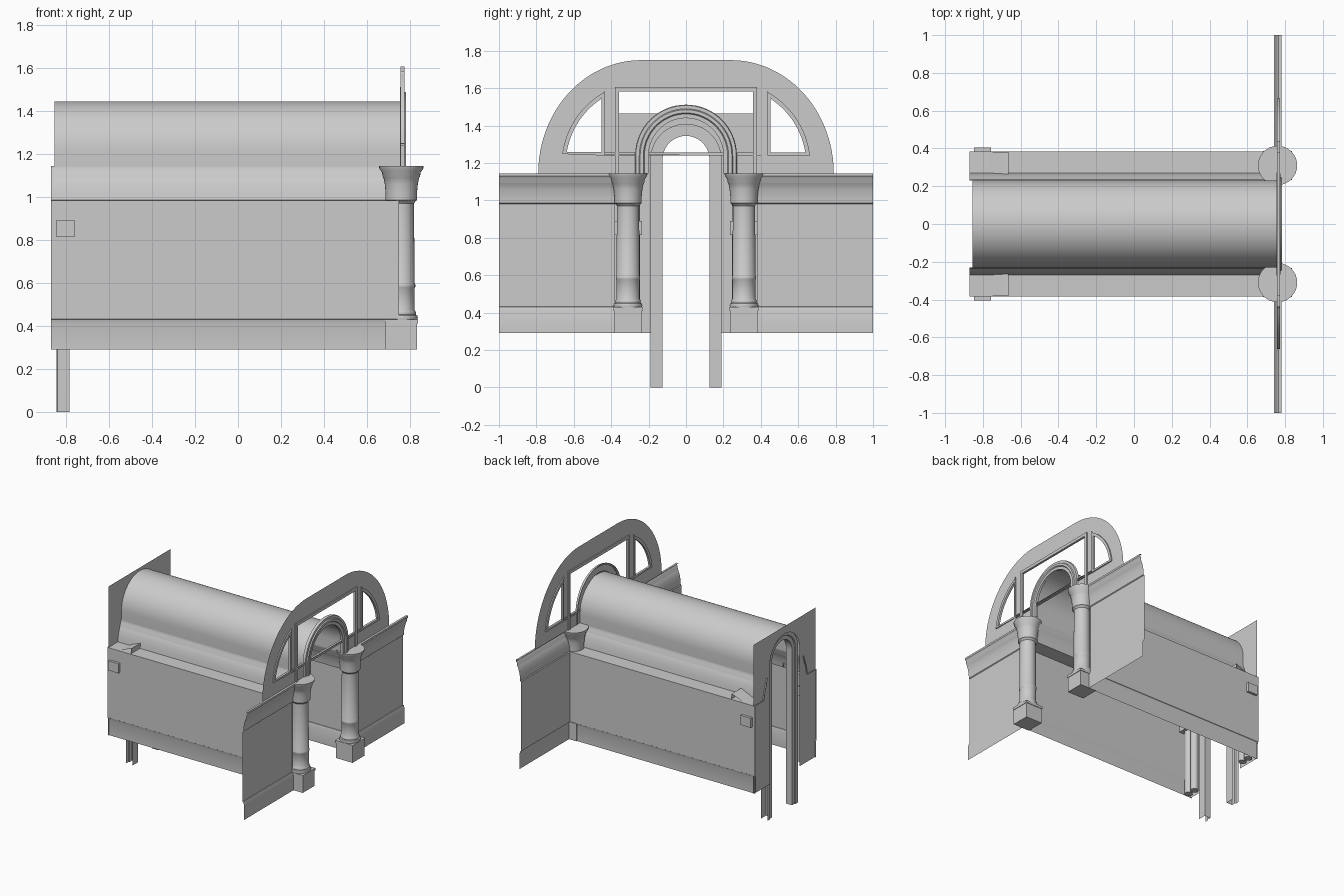
import bpy, bmesh
from math import sin, cos, pi, asin, radians
from mathutils import Matrix, Vector

cube = bpy.data.objects.get("Cube")
if cube:
    bpy.data.objects.remove(cube, do_unlink=True)

GREY = (0.6, 0.6, 0.6, 1)
stone = bpy.data.materials.new("grey stone")
stone.use_nodes = True
stone.diffuse_color = GREY
stone.node_tree.nodes["Principled BSDF"].inputs["Base Color"].default_value = GREY


def add(name, mesh, angle=35):
    mesh.materials.clear()
    mesh.materials.append(stone)
    mesh.shade_smooth()
    mesh.set_sharp_from_angle(angle=radians(angle))
    ob = bpy.data.objects.new(name, mesh)
    bpy.context.collection.objects.link(ob)
    return ob


def sheet(name, rows, closed=False):
    """Quad surface through rows of points."""
    bm = bmesh.new()
    grid = [[bm.verts.new(p) for p in row] for row in rows]
    pairs = list(zip(grid, grid[1:]))
    if closed:
        pairs.append((grid[-1], grid[0]))
    for a, b in pairs:
        for i in range(len(a) - 1):
            bm.faces.new((a[i], b[i], b[i + 1], a[i + 1]))
    bmesh.ops.recalc_face_normals(bm, faces=bm.faces)
    mesh = bpy.data.meshes.new(name)
    bm.to_mesh(mesh)
    bm.free()
    return add(name, mesh)


def lathe(name, profile, x, y, sides=32):
    rows = [[(x + r * cos(2 * pi * k / sides), y + r * sin(2 * pi * k / sides), z)
             for r, z in profile] for k in range(sides)]
    return sheet(name, rows, True)


def box(name, x, y, z):
    bm = bmesh.new()
    bmesh.ops.create_cube(bm, size=1)
    for v in bm.verts:
        v.co = Vector((lim[0] if c < 0 else lim[1]) for lim, c in zip((x, y, z), v.co))
    bmesh.ops.recalc_face_normals(bm, faces=bm.faces)
    mesh = bpy.data.meshes.new(name)
    bm.to_mesh(mesh)
    bm.free()
    return add(name, mesh)


def panel(name, loops, x, depth=0.0):
    """Filled outline with holes, drawn in (y, z) at a given x."""
    cu = bpy.data.curves.new(name, 'CURVE')
    cu.dimensions = '2D'
    cu.fill_mode = 'BOTH'
    cu.extrude = depth
    for loop in loops:
        sp = cu.splines.new('POLY')
        sp.points.add(len(loop) - 1)
        for pt, (y, z) in zip(sp.points, loop):
            pt.co = (y, z, 0, 1)
        sp.use_cyclic_u = True
    tmp = bpy.data.objects.new(name + " outline", cu)
    bpy.context.collection.objects.link(tmp)
    deps = bpy.context.evaluated_depsgraph_get()
    mesh = bpy.data.meshes.new_from_object(tmp.evaluated_get(deps))
    bpy.data.objects.remove(tmp, do_unlink=True)
    mesh.transform(Matrix(((0, 0, 1, x), (1, 0, 0, 0), (0, 1, 0, 0), (0, 0, 0, 1))))
    return add(name, mesh)


def arc(cy, cz, ry, rz, a0, a1, n=24):
    return [(cy + ry * cos(a0 + (a1 - a0) * k / n), cz + rz * sin(a0 + (a1 - a0) * k / n))
            for k in range(n + 1)]


def arch(r, cz, foot):
    """Round arch on straight legs, from +y over the top to -y."""
    return [(r, foot)] + arc(0, cz, r, r, 0, pi, 32) + [(-r, foot)]


def sweep_arch(name, profile, cz, foot):
    """Carry an (x, radius) profile around an arch."""
    paths = [[(x, y, z) for y, z in arch(r, cz, foot)] for x, r in profile]
    return sheet(name, paths)


TOP = 1.145

# Barrel vault and portal mouldings
sweep_arch("barrel_vault", [(-0.855, 0.23), (0.765, 0.23)], 1.215, TOP)
sweep_arch("front_archivolt",
           [(0.755, 0.2), (0.775, 0.2), (0.775, 0.222), (0.783, 0.228), (0.783, 0.245),
            (0.775, 0.25), (0.775, 0.268), (0.765, 0.272), (0.755, 0.272)], 1.24, TOP)
sweep_arch("back_door_frame",
           [(-0.845, 0.19), (-0.845, 0.16), (-0.837, 0.155), (-0.837, 0.125),
            (-0.785, 0.125), (-0.785, 0.19)], 1.22, 0)

# End wall with door opening
panel("back_end_wall", [[(0.385, 0.29), (0.385, 1.465), (-0.385, 1.465), (-0.385, 0.29)]
                        + arch(0.185, 1.22, 0.29)[::-1]], -0.86)

# Arched gable: outline, centre window above the archivolt, two side windows
outline = (arc(0.24, TOP, 0.55, 0.605, 0, pi / 2) + arc(-0.24, TOP, 0.55, 0.605, pi / 2, pi)
           + arch(0.21, 1.24, TOP)[::-1])
a = asin(0.015 / 0.26)
centre = ([(-0.36, 1.255), (-0.36, 1.585), (0.36, 1.585), (0.36, 1.255)]
          + arc(0, 1.24, 0.26, 0.26, a, pi - a))


def side_window(s, inset):
    curve = arc(0.22, 1.19, 0.445 - inset, 0.445 - inset, 0, pi / 2, 48)
    lo, edge = 1.24 + inset * 0.7, 0.437 + inset * 0.7
    kept = [(s * y, z) for y, z in curve if z > lo and y > edge]
    return [(s * edge, lo), (s * (kept[0][0] + 0.002), lo)] + kept + [(s * edge, kept[-1][1] + 0.01)]


panel("gable", [outline, centre, side_window(1, 0.02), side_window(-1, 0.02)], 0.765)
for s, side in ((1, "left"), (-1, "right")):
    panel(side + "_window_frame", [side_window(s, 0), side_window(s, 0.022)], 0.765, 0.009)
panel("centre_window_frame",
      [[(-0.38, TOP), (-0.38, 1.607), (0.38, 1.607), (0.38, TOP), (0.358, TOP),
        (0.358, 1.583), (-0.358, 1.583), (-0.358, TOP)]], 0.765, 0.009)

# Wall sections: skirting, plain field, cornice
front_section = [(0.752, 0.29), (0.752, 0.41), (0.745, 0.43), (0.74, 0.432), (0.74, 0.98),
                 (0.746, 0.985), (0.748, 1.02), (0.756, 1.06), (0.767, 1.09), (0.771, 1.095),
                 (0.774, 1.12), (0.782, 1.13), (0.782, TOP), (0.765, TOP)]
side_section = [(0.376, 0.29), (0.376, 0.41), (0.382, 0.43), (0.385, 0.432), (0.385, 0.983),
                (0.27, 0.985), (0.265, 1.02), (0.255, 1.06), (0.243, 1.09), (0.24, 1.095),
                (0.237, 1.12), (0.23, 1.13), (0.23, TOP)]
column = [(0.0, 0.43), (0.075, 0.43), (0.077, 0.438), (0.074, 0.448), (0.067, 0.452),
          (0.069, 0.46), (0.066, 0.468), (0.062, 0.475), (0.062, 0.575), (0.065, 0.58),
          (0.065, 0.592), (0.062, 0.597), (0.059, 0.97), (0.066, 0.98), (0.073, 0.985),
          (0.073, 1.02), (0.077, 1.06), (0.083, 1.09), (0.087, 1.095), (0.09, 1.115),
          (0.102, 1.13), (0.104, TOP), (0.0, TOP)]

for s, side in ((1, "left"), (-1, "right")):
    def span(lo, hi):
        return sorted((s * lo, s * hi))

    sheet(side + "_front_wall", [[(x, s * y, z) for x, z in front_section] for y in (0.38, 1)])
    sheet(side + "_passage_wall", [[(x, s * y, z) for y, z in side_section]
                                   for x in (-0.87, 0.75)])
    # Front column on its plinth
    box(side + "_plinth", (0.687, 0.833), span(0.237, 0.383), (0.29, 0.41))
    box(side + "_plinth_cap", (0.683, 0.837), span(0.233, 0.387), (0.41, 0.43))
    lathe(side + "_column", column, 0.76, s * 0.31)
    # Paired slim shafts at the back door, with their band and top bracket
    for k, y in enumerate((0.275, 0.34)):
        lathe(f"{side}_back_shaft_{k + 1}", [(0, 0.29), (0.03, 0.29), (0.03, 0.98), (0, 0.98)],
              -0.81, s * y, 16)
    box(side + "_back_band", (-0.848, -0.758), span(0.235, 0.405), (0.815, 0.89))
    sheet(side + "_back_bracket", [[(-0.76, s * y, 0.986), (-0.73, s * y, 1.0),
                                    (-0.665, s * y, 1.025), (-0.665, s * y, 0.986)]
                                   for y in (0.26, 0.38)])
